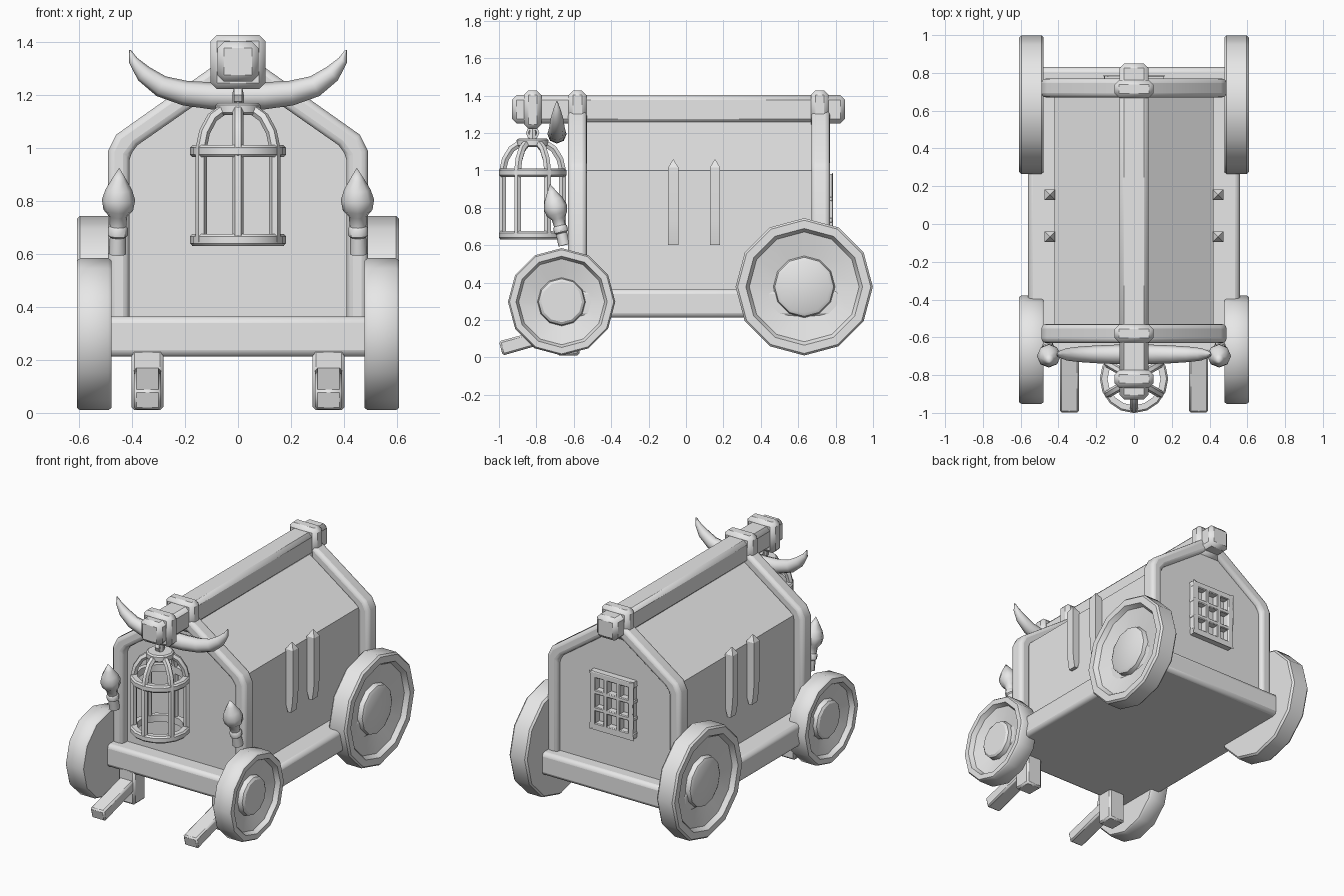
import bpy, bmesh, math
from mathutils import Vector

cube = bpy.data.objects.get("Cube")
if cube:
    bpy.data.objects.remove(cube, do_unlink=True)

grey = bpy.data.materials.new("plain grey")
grey.use_nodes = True
grey.diffuse_color = (0.8, 0.8, 0.8, 1)
grey.node_tree.nodes["Principled BSDF"].inputs["Base Color"].default_value = (0.8, 0.8, 0.8, 1)

X, Y, Z = Vector((1, 0, 0)), Vector((0, 1, 0)), Vector((0, 0, 1))


def finish(name, bm, bevel=0.0, segments=2, angle=35):
    """Turn a bmesh into a shaded object, optionally with bevelled edges."""
    bmesh.ops.remove_doubles(bm, verts=bm.verts, dist=0.0002)
    bmesh.ops.recalc_face_normals(bm, faces=bm.faces)
    mesh = bpy.data.meshes.new(name)
    bm.to_mesh(mesh)
    bm.free()
    mesh.materials.append(grey)
    obj = bpy.data.objects.new(name, mesh)
    bpy.context.collection.objects.link(obj)
    if bevel:
        mod = obj.modifiers.new("Bevel", "BEVEL")
        mod.width, mod.segments = bevel, segments
        mod.limit_method = "ANGLE"
    bpy.ops.object.select_all(action="DESELECT")
    obj.select_set(True)
    bpy.context.view_layer.objects.active = obj
    bpy.ops.object.shade_smooth_by_angle(angle=math.radians(angle))
    return obj


def add_box(bm, lo, hi):
    lo, hi = Vector(lo), Vector(hi)
    verts = bmesh.ops.create_cube(bm, size=1)["verts"]
    for v in verts:
        v.co = (lo + hi) / 2 + Vector(a * b for a, b in zip(v.co, hi - lo))
    return verts


def box(name, lo, hi, bevel=0.0, segments=2):
    bm = bmesh.new()
    add_box(bm, lo, hi)
    return finish(name, bm, bevel, segments)


def extrude_y(name, outline, y0, y1, bevel=0.0, segments=2):
    bm = bmesh.new()
    face = bm.faces.new([bm.verts.new((x, y0, z)) for x, z in outline])
    new = bmesh.ops.extrude_face_region(bm, geom=[face])["geom"]
    verts = [g for g in new if isinstance(g, bmesh.types.BMVert)]
    bmesh.ops.translate(bm, verts=verts, vec=(0, y1 - y0, 0))
    return finish(name, bm, bevel, segments)


def add_rings(bm, rings, sides, closed=False):
    """Skin a list of (centre, u, v, radius) rings."""
    loops = []
    for c, u, v, r in rings:
        angles = [math.tau * i / sides for i in range(sides)]
        loops.append([bm.verts.new(c + r * (u * math.cos(a) + v * math.sin(a))) for a in angles])
    pairs = list(zip(loops, loops[1:]))
    if closed:
        pairs.append((loops[-1], loops[0]))
    for a, b in pairs:
        for i in range(sides):
            j = (i + 1) % sides
            bm.faces.new((a[i], a[j], b[j], b[i]))
    if not closed:
        for loop, ring in ((loops[0], rings[0]), (loops[-1], rings[-1])):
            if ring[3] > 0.001:
                bm.faces.new(loop)


def add_lathe(bm, origin, axis, u, profile, sides, closed=False):
    axis = axis.normalized()
    v = axis.cross(u)
    add_rings(bm, [(origin + axis * t, u, v, r) for r, t in profile], sides, closed)


def add_tube(bm, points, radii, side, sides=8):
    """Sweep a circle along a flat path; side is the normal of its plane."""
    rings = []
    for i, p in enumerate(points):
        tangent = (points[min(i + 1, len(points) - 1)] - points[max(i - 1, 0)]).normalized()
        rings.append((p, side, tangent.cross(side), radii[i]))
    add_rings(bm, rings, sides)


# Chassis and house body
box("chassis", (-0.56, -0.69, 0.212), (0.56, 0.83, 0.364), 0.025)
extrude_y("house_body", [(-0.42, 0.3), (0.42, 0.3), (0.42, 1), (0, 1.3), (-0.42, 1)], -0.58, 0.74)

# End arches
half = [(0.41, 0.3), (0.49, 0.3), (0.49, 0.99), (0.46, 1.05), (0, 1.375)]
inner = [(0, 1.275), (0.38, 1.01), (0.41, 0.97)]
arch = half + [(-x, z) for x, z in half[-2::-1]]
arch += [(-x, z) for x, z in inner[:0:-1]] + inner
for name, y in (("front_arch", -0.58), ("rear_arch", 0.72)):
    extrude_y(name, arch, y - 0.05, y + 0.05, 0.024, 3)

# Ridge beam and its collars
box("ridge_beam", (-0.077, -0.93, 1.25), (0.077, 0.85, 1.402), 0.025, 1)
for name, y in (("lantern_collar", -0.82), ("front_collar", -0.58), ("rear_collar", 0.715)):
    box(name, (-0.103, y - 0.047, 1.222), (0.103, y + 0.047, 1.427), 0.024, 1)

# Wheels
for end, y, radius in (("front", -0.665, 0.287), ("rear", 0.632, 0.367)):
    profile = [(0, 0), (0.97, 0), (1, 0.012), (1, 0.118), (0.97, 0.13), (0.85, 0.13),
               (0.8, 0.1), (0.45, 0.075), (0.43, 0.105), (0.38, 0.115), (0, 0.115)]
    for label, s in (("left", 1), ("right", -1)):
        bm = bmesh.new()
        add_lathe(bm, Vector((s * 0.478, y, radius + 0.01)), X * s, Z,
                  [(r * radius, t) for r, t in profile], 12)
        finish(f"{end}_{label}_wheel", bm)

# Curved horns
bm = bmesh.new()
curve = [(0.1, 1.197, 0.051), (0.2, 1.207, 0.047), (0.29, 1.233, 0.041),
         (0.355, 1.28, 0.033), (0.395, 1.33, 0.018), (0.408, 1.37, 0.003)]
path = [(-x, z, r) for x, z, r in curve[::-1]] + [(0, 1.195, 0.052)] + curve
add_tube(bm, [Vector((x, -0.69, z)) for x, z, r in path], [r for x, z, r in path], Y)
finish("horns", bm, angle=50)

# Hanging cage
centre = Vector((0, -0.82, 0))
bm = bmesh.new()
for z in (0.63, 0.965):
    add_lathe(bm, centre, Z, Y, [(0.14, z), (0.172, z), (0.181, z + 0.01), (0.181, z + 0.036),
                                 (0.172, z + 0.046), (0.14, z + 0.046)], 16, closed=True)
finish("cage_rings", bm)
bm = bmesh.new()
bar = [(0.16, 0.645), (0.16, 1.0), (0.146, 1.06), (0.112, 1.115), (0.06, 1.148)]
for i in range(6):
    a = math.tau * i / 6
    out = Vector((math.sin(a), -math.cos(a), 0))
    add_tube(bm, [centre + out * r + Z * z for r, z in bar], [0.021] * len(bar), out.cross(Z), 6)
finish("cage_bars", bm, angle=50)
bm = bmesh.new()
add_lathe(bm, centre, Z, Y, [(0.075, 1.125), (0.085, 1.133), (0.085, 1.162), (0.075, 1.17)], 12)
add_lathe(bm, centre, Z, Y, [(0.022, 1.16), (0.022, 1.2), (0.014, 1.24)], 8)
add_lathe(bm, centre + Z * 1.2, X, Z, [(0.022, -0.015), (0.036, -0.015),
                                       (0.036, 0.015), (0.022, 0.015)], 8, closed=True)
finish("cage_cap", bm)

# Parts that are mirrored left and right
torch = [(0.033, 0), (0.03, 0.065), (0.038, 0.072), (0.038, 0.1), (0.031, 0.107), (0.034, 0.145),
         (0.056, 0.17), (0.063, 0.21), (0.05, 0.25), (0.027, 0.29), (0, 0.335)]
for label, s in (("left", 1), ("right", -1)):
    # Torch, leaning forward
    bm = bmesh.new()
    lean = Vector((-s * 0.02, -0.24, 1)).normalized()
    add_lathe(bm, Vector((s * 0.455, -0.65, 0.6)), lean, lean.cross(X).normalized(), torch, 8)
    finish(f"{label}_torch", bm, angle=45)

    # Leg under the chassis and the sloping shaft
    box(f"{label}_leg", (s * 0.342 - 0.06, -0.69, 0.01), (s * 0.342 + 0.06, -0.57, 0.24), 0.012, 1)
    bm = bmesh.new()
    for v in add_box(bm, (s * 0.342 - 0.051, -1, 0.01), (s * 0.342 + 0.051, -0.6, 0.086)):
        rise = v.co.y + 1
        v.co.y += 0.02 if v.co.z < 0.05 and rise < 0.1 else 0
        v.co.z += 0.27 * rise
    finish(f"{label}_shaft", bm, 0.01, 1)

    # Pointed wall stakes, tapering into the wall at the foot
    for place, y in (("front", -0.068), ("rear", 0.155)):
        bm = bmesh.new()
        c = Vector((s * 0.445, y, 0))
        rows = [(0.6, -0.012, 0.012), (0.66, -0.028, 0.022), (0.74, -0.028, 0.028),
                (1.015, -0.028, 0.028)]
        loops = []
        for z, a, b in rows:
            corners = ((a, -0.028), (b, -0.028), (b, 0.028), (a, 0.028))
            loops.append([bm.verts.new(c + Vector((s * x, dy, z))) for x, dy in corners])
        tip = bm.verts.new(c + Z * 1.06)
        for i in range(4):
            j = (i + 1) % 4
            for lo, hi in zip(loops, loops[1:]):
                bm.faces.new((lo[i], lo[j], hi[j], hi[i]))
            bm.faces.new((loops[-1][i], loops[-1][j], tip))
        bm.faces.new(loops[0])
        finish(f"{label}_{place}_stake", bm, angle=25)

# Rear window: frame and lattice
bm = bmesh.new()
for i in range(4):
    w = 0.02 if i in (0, 3) else 0.014
    x = -0.14 + 0.28 * i / 3
    z = 0.62 + 0.34 * i / 3
    add_box(bm, (x - w, 0.73, 0.6), (x + w, 0.785, 0.98))
    add_box(bm, (-0.16, 0.73, z - w), (0.16, 0.785, z + w))
finish("rear_window", bm, 0.005, 1)
